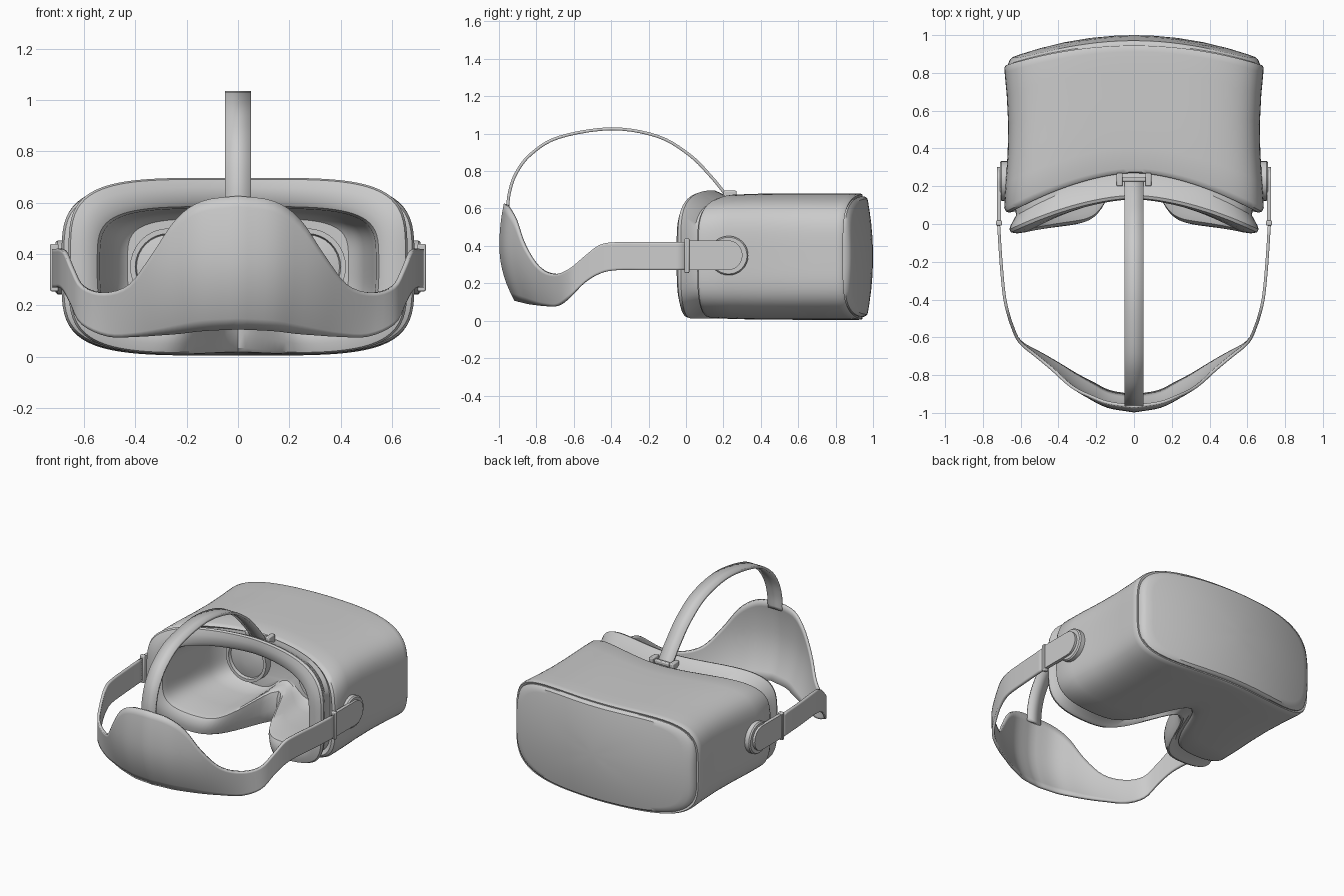
import bpy, bmesh, math
from mathutils import Vector

if "Cube" in bpy.data.objects:
    bpy.data.objects.remove(bpy.data.objects["Cube"])


def finish(name, verts, faces, mirror=False, thick=0, angle=35):
    me = bpy.data.meshes.new(name)
    me.from_pydata([tuple(v) for v in verts], [], faces)
    bm = bmesh.new()
    bm.from_mesh(me)
    bmesh.ops.remove_doubles(bm, verts=bm.verts, dist=0.0004)
    bmesh.ops.recalc_face_normals(bm, faces=bm.faces)
    bm.to_mesh(me)
    bm.free()
    ob = bpy.data.objects.new(name, me)
    bpy.context.collection.objects.link(ob)
    if thick:
        m = ob.modifiers.new("thickness", 'SOLIDIFY')
        m.thickness, m.offset = thick, 0
    if mirror:
        ob.modifiers.new("mirror", 'MIRROR')
    bpy.ops.object.select_all(action='DESELECT')
    bpy.context.view_layer.objects.active = ob
    ob.select_set(True)
    bpy.ops.object.shade_smooth_by_angle(angle=math.radians(angle))
    return ob


def loft(name, rings, cap_start=False, cap_end=False, **kw):
    n = len(rings[0])
    verts = [p for r in rings for p in r]
    faces = [(k * n + i, k * n + (i + 1) % n, (k + 1) * n + (i + 1) % n, (k + 1) * n + i)
             for k in range(len(rings) - 1) for i in range(n)]
    if cap_start:
        faces.append(tuple(range(n)))
    if cap_end:
        faces.append(tuple(range(len(verts) - n, len(verts))))
    return finish(name, verts, faces, **kw)


def spline(pts, steps):
    """Catmull-Rom through points of any dimension."""
    pts = [Vector(p) for p in pts]
    ext = [2 * pts[0] - pts[1]] + pts + [2 * pts[-1] - pts[-2]]
    out = []
    for i in range(1, len(ext) - 2):
        a, b, c, d = ext[i - 1:i + 3]
        for s in range(steps):
            t = s / steps
            out.append(0.5 * (2 * b + (c - a) * t + (2 * a - 5 * b + 4 * c - d) * t * t
                              + (3 * b - a - 3 * c + d) * t ** 3))
    return out + [pts[-1]]


def rounded_outline(count, n=4.3):
    """Unit superellipse, evenly spaced along a 2:1 outline."""
    f = lambda c: math.copysign(abs(c) ** (2 / n), c)
    dense = [(f(math.cos(k * math.tau / 6000)), f(math.sin(k * math.tau / 6000))) for k in range(6001)]
    acc = [0]
    for p, q in zip(dense, dense[1:]):
        acc.append(acc[-1] + math.hypot(2 * (q[0] - p[0]), q[1] - p[1]))
    out, k = [], 0
    for i in range(count):
        while acc[k] < acc[-1] * i / count:
            k += 1
        out.append(dense[k])
    return out


UV = rounded_outline(144)
ZC = 0.343


def nose(u, v):
    return math.exp(-(u * 0.66 / 0.15) ** 2) if v < 0 else 0


def edge_y(u, v, top, bottom, side, notch):
    """Curved face-side edge: forehead arc above, nose notch below."""
    w = (1 + v) / 2
    w = w * w * (3 - 2 * w)
    return ((top + (side - top) * abs(u) ** 1.7) * w
            + (bottom + (side - bottom) * u * u) * (1 - w) + notch * nose(u, v))


shell_back = lambda u, v: edge_y(u, v, 0.27, 0.12, 0.06, 0.42)
foam_back = lambda u, v: edge_y(u, v, 0.13, 0.01, -0.05, 0.40)
front_y = lambda u: 0.945 - 0.105 * u * u


def ring(a, h, yfun, zc=ZC, rise=0):
    return [(a * u, yfun(u, v), zc + h * v + rise * nose(u, v)) for u, v in UV]


# Headset shell, waisted at mid depth
shell = [ring(0.60, 0.29, lambda u, v: shell_back(u, v) + 0.05),
         ring(0.66, 0.318, shell_back),
         ring(0.678, 0.326, lambda u, v: shell_back(u, v) + 0.006),
         ring(0.687, 0.332, lambda u, v: shell_back(u, v) + 0.025)]
for t, a, h in [(0.2, 0.68, 0.336), (0.4, 0.669, 0.338), (0.6, 0.666, 0.338), (0.8, 0.674, 0.338),
                (0.95, 0.685, 0.338), (0.985, 0.686, 0.336), (1, 0.68, 0.331)]:
    shell.append(ring(a, h, lambda u, v, t=t: shell_back(u, v) * (1 - t) + front_y(u) * t))
shell.append(ring(0.655, 0.312, lambda u, v: front_y(u) - 0.004))
loft("headset_shell", shell)

# Bulged front plate
plate = [ring(0.667, 0.322, lambda u, v: front_y(u) - 0.012),
         ring(0.667, 0.322, lambda u, v: front_y(u) + 0.006)]
for s in (0.985, 0.96, 0.9, 0.75, 0.55, 0.35, 0.15, 0.0):
    drop = 0.008 if s > 0.98 else 0
    plate.append(ring(0.667 * s, 0.322 * s,
                      lambda u, v: 1.0 - drop - 0.125 * (u * s) ** 2 - 0.032 * (v * s) ** 2))
loft("front_plate", plate)

# Foam face cushion running into the inner cavity
fb = lambda d: (lambda u, v: foam_back(u, v) + d)
cushion = [ring(0.63, 0.305, lambda u, v: shell_back(u, v) + 0.05),
           ring(0.625, 0.305, lambda u, v: shell_back(u, v) - 0.015),
           ring(0.652, 0.336, fb(0.045), 0.351),
           ring(0.660, 0.344, fb(0.022), 0.353, 0.01),
           ring(0.652, 0.338, fb(0.006), 0.353, 0.02),
           ring(0.62, 0.305, fb(0.0), 0.353, 0.05),
           ring(0.575, 0.255, fb(0.006), 0.353, 0.08),
           ring(0.548, 0.232, fb(0.025), 0.353, 0.10),
           ring(0.537, 0.224, fb(0.06), 0.353, 0.11)]
for t, a, h in [(0.35, 0.525, 0.218), (0.75, 0.49, 0.21), (0.95, 0.46, 0.20), (1, 0.43, 0.185)]:
    cushion.append(ring(a, h, lambda u, v, t=t: (foam_back(u, v) + 0.06) * (1 - t) + 0.52 * t, 0.353, 0.11))
loft("face_cushion", cushion, cap_end=True)


def disc_ring(c, r, axis, off, n=32):
    pts = []
    for k in range(n):
        p, q = r * math.cos(k * math.tau / n), r * math.sin(k * math.tau / n)
        pts.append((c[0] + off, c[1] + p, c[2] + q) if axis == 'x' else (c[0] + p, c[1] + off, c[2] + q))
    return pts


# Lenses with raised rims
loft("lens", [disc_ring((0.27, 0.5, 0.35), r, 'y', o) for r, o in
              [(0.15, 0.04), (0.15, -0.03), (0.13, -0.03), (0.125, -0.01), (0.08, -0.022), (0.03, -0.027)]],
     cap_end=True, mirror=True)

# Side hinge hubs
loft("hinge_hub", [disc_ring((0, 0.228, 0.348), r, 'x', x) for r, x in
                   [(0.105, 0.64), (0.105, 0.702), (0.098, 0.71), (0.08, 0.71)]],
     cap_end=True, mirror=True)

# Side arms with a rounded end
arm = [(0.0, 0.27)] + [(0.222 + 0.08 * math.cos(a), 0.35 + 0.08 * math.sin(a))
                       for a in [math.radians(-90 + 180 * k / 16) for k in range(17)]] + [(0.0, 0.43)]
loft("side_arm", [[(x, y, z) for y, z in arm] for x in (0.703, 0.725)], True, True, mirror=True)


def box(name, x0, x1, y0, y1, z0, z1, mirror=True):
    ob = loft(name, [[(x0, y0, z), (x1, y0, z), (x1, y1, z), (x0, y1, z)] for z in (z0, z1)],
              True, True, mirror=mirror)
    b = ob.modifiers.new("bevel", 'BEVEL')
    b.width, b.segments = 0.006, 2
    return ob


# Buckles joining arm and strap, and clips for the top strap
box("strap_buckle", 0.698, 0.731, -0.008, 0.018, 0.255, 0.44)
box("top_strap_clip", 0.06, 0.092, 0.20, 0.27, 0.64, 0.695)
box("top_strap_bar", -0.07, 0.07, 0.225, 0.25, 0.655, 0.68, mirror=False)

# Rear strap: stations of x, y, lower z, upper z from the middle to the buckle
half = spline([(0, -.99, .11, .625), (.14, -.965, .104, .605), (.24, -.915, .093, .535), (.33, -.86, .086, .40),
               (.42, -.79, .08, .285), (.52, -.705, .08, .25), (.605, -.625, .125, .275),
               (.645, -.54, .205, .345), (.67, -.46, .252, .405), (.688, -.37, .27, .42),
               (.704, -.2, .27, .42), (.717, 0, .27, .42)], 4)
line = [Vector((-p[0], p[1], p[2], p[3])) for p in half[:0:-1]] + half
ROWS = 12
sv = []
for x, y, z0, z1 in line:
    w = max(0, 1 - (abs(x) / 0.62) ** 2)
    inward = Vector((-x, 0.35 - y - 0.35, 0)).normalized()
    for r in range(ROWS + 1):
        z = z0 + (z1 - z0) * r / ROWS
        k = (z - 0.4) / 0.29
        sv.append(Vector((x, y, z)) + inward * w * k * k * (0.08 if k < 0 else 0.04))
M = ROWS + 1
sf = [(i * M + r, (i + 1) * M + r, (i + 1) * M + r + 1, i * M + r + 1)
      for i in range(len(line) - 1) for r in range(ROWS)]
finish("rear_strap", sv, sf, thick=0.016, angle=50)

# Top strap arching over the head
arc = spline([(-.955, .58), (-.945, .68), (-.91, .785), (-.83, .89), (-.68, .98), (-.4, 1.026),
              (-.15, .985), (.02, .885), (.13, .775), (.20, .69), (.225, .65)], 5)
tv = [(x, p[0], p[1]) for p in arc for x in (-0.051, 0.051)]
tf = [(2 * i, 2 * i + 1, 2 * i + 3, 2 * i + 2) for i in range(len(arc) - 1)]
finish("top_strap", tv, tf, thick=0.016, angle=50)
